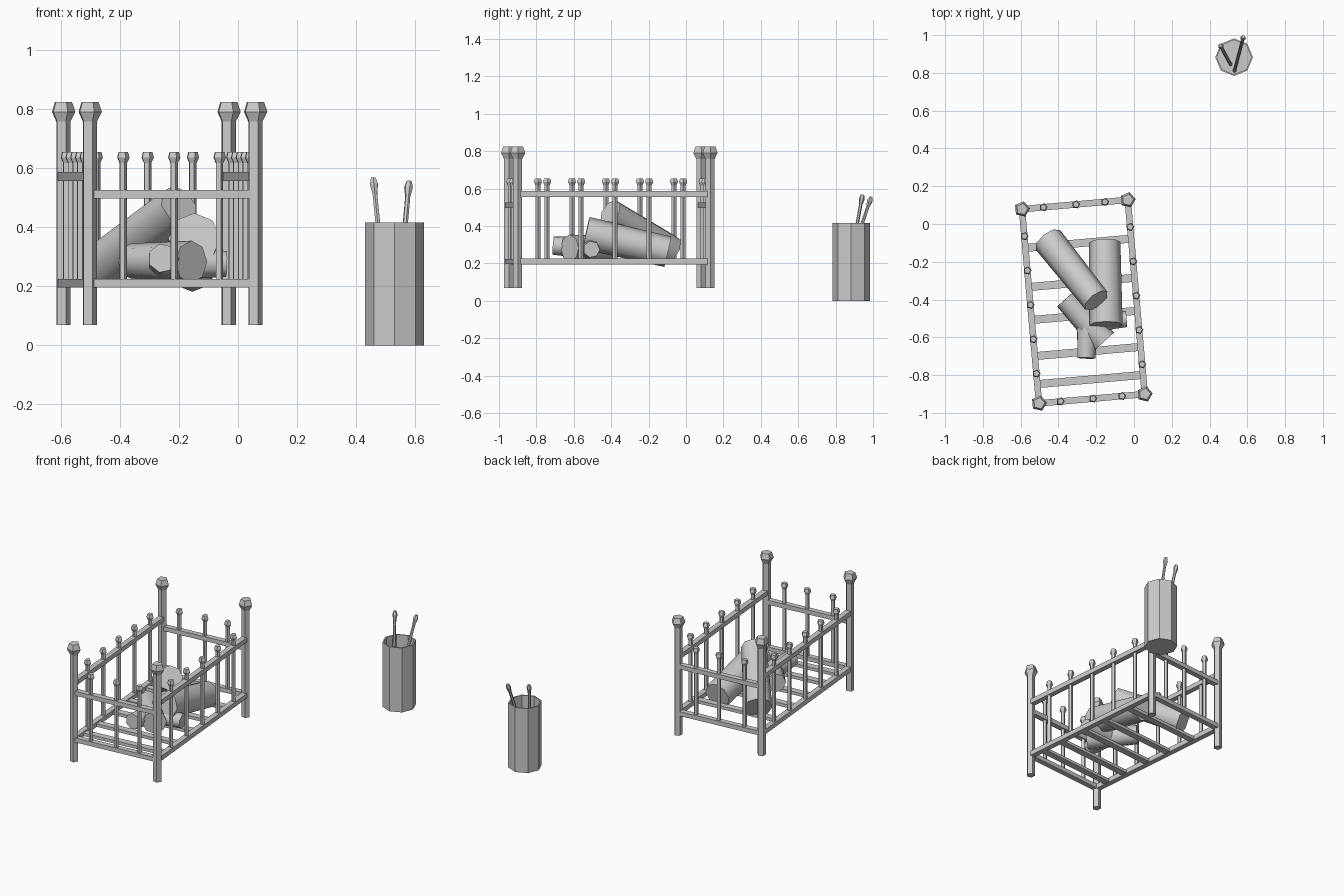
import bpy, bmesh, math
from mathutils import Vector, Matrix

if "Cube" in bpy.data.objects:
    bpy.data.objects.remove(bpy.data.objects["Cube"])

# Rack frame: local u = width, v = length, turned five degrees
FRAME = Matrix.Translation((-0.268, -0.411, 0)) @ Matrix.Rotation(math.radians(5), 4, 'Z')
U, V = 0.281, 0.516


def finish(name, bm, matrix):
    bmesh.ops.remove_doubles(bm, verts=bm.verts, dist=1e-5)
    bmesh.ops.recalc_face_normals(bm, faces=bm.faces)
    mesh = bpy.data.meshes.new(name)
    bm.to_mesh(mesh)
    bm.free()
    ob = bpy.data.objects.new(name, mesh)
    bpy.context.collection.objects.link(ob)
    ob.matrix_world = matrix
    return ob


def lathe(name, profile, sides, matrix):
    """Spin a closed (radius, height) profile that starts and ends on the axis."""
    bm = bmesh.new()
    rings = [[bm.verts.new((r * math.cos(a), r * math.sin(a), z))
              for a in (math.tau * i / sides for i in range(sides))]
             for r, z in profile if r > 0]
    for low, high in zip(rings, rings[1:]):
        for i in range(sides):
            j = (i + 1) % sides
            bm.faces.new((low[i], low[j], high[j], high[i]))
    bm.faces.new(rings[0])
    bm.faces.new(rings[-1])
    return finish(name, bm, matrix)


def box(name, center, size):
    bm = bmesh.new()
    bmesh.ops.create_cube(bm, size=1)
    bmesh.ops.scale(bm, vec=size, verts=bm.verts)
    return finish(name, bm, FRAME @ Matrix.Translation(center))


def along(a, b):
    """Matrix placing the z axis from a towards b, plus the distance."""
    a, d = Vector(a), Vector(b) - Vector(a)
    return Matrix.Translation(a) @ d.to_track_quat('Z', 'Y').to_matrix().to_4x4(), d.length


def log(name, a, b, ra, rb, sides=8):
    m, length = along(a, b)
    ob = lathe(name, [(ra, 0), ((ra + rb) / 2, length / 2), (rb, length)], sides, m)
    bpy.ops.object.select_all(action='DESELECT')
    ob.select_set(True)
    bpy.context.view_layer.objects.active = ob
    bpy.ops.object.shade_smooth_by_angle(angle=math.radians(55))


def upright(name, u, v, profile):
    lathe(name, profile, 5, FRAME @ Matrix.Translation((u, v, 0)))


# Corner posts with faceted finials
POST = [(0.0257, 0.068), (0.0257, 0.757), (0.0425, 0.79), (0.031, 0.824)]
for u in (-U, U):
    for v in (-V, V):
        upright("corner_post", u, v, POST)

# Rails
for s in (-1, 1):
    for z in (0.571, 0.21):
        box("side_rail", (s * U, 0, z), (0.034, 2 * V - 0.03, 0.03))
    for z in (0.511, 0.21):
        box("end_rail", (0, s * V, z), (2 * U - 0.03, 0.034, 0.028))

# Spindles
SPINDLE = [(0.0135, 0.205), (0.0135, 0.617), (0.0225, 0.635), (0.017, 0.655)]
for s in (-1, 1):
    for k in range(-2, 3):
        upright("side_spindle", s * U, 0.007 + 0.1825 * k, SPINDLE)
    for u in (-0.167, 0.006, 0.16):
        upright("end_spindle", u, s * V, SPINDLE)

# Floor slats
for v in (0.31, 0.102, -0.073, -0.265, -0.414):
    box("floor_slat", (0, v, 0.207), (2 * U - 0.02, 0.042, 0.02))

# Stacked logs
log("upper_log", (-0.455, -0.085, 0.272), (-0.2, -0.405, 0.472), 0.083, 0.075)
log("right_log", (-0.155, -0.097, 0.262), (-0.148, -0.535, 0.362), 0.083, 0.088)
log("front_log", (-0.362, -0.397, 0.285), (-0.158, -0.622, 0.282), 0.06, 0.072)
log("front_branch", (-0.245, -0.5, 0.28), (-0.255, -0.71, 0.295), 0.062, 0.05, 7)
log("side_branch", (-0.23, -0.52, 0.28), (-0.04, -0.505, 0.275), 0.06, 0.045, 7)

# Hollow bucket, closed by its floors
lathe("bucket", [(0.0995, 0), (0.0995, 0.415), (0.091, 0.415), (0.091, 0.02)], 8,
      Matrix.Translation((0.53, 0.883, 0)))

# Fire tools leaning in the bucket
for bottom, top in (((0.511, 0.845, 0.03), (0.458, 0.944, 0.567)),
                    ((0.532, 0.81, 0.025), (0.579, 0.99, 0.555))):
    m, n = along(bottom, top)
    lathe("fire_tool", [(0.009, 0), (0.009, n - 0.055), (0.0155, n - 0.022), (0.009, n)], 6, m)
